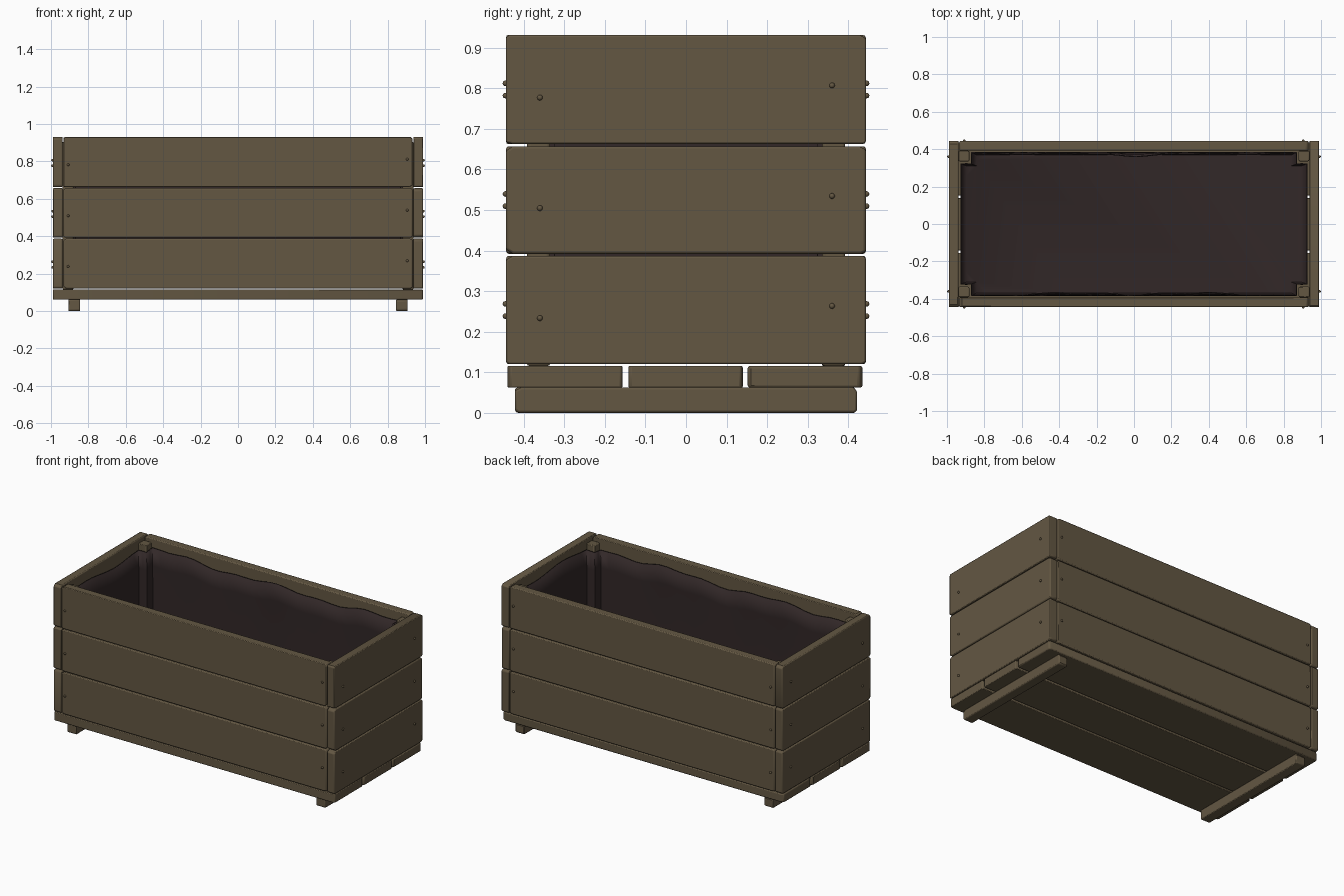
import bpy, bmesh, math, random
from mathutils import Vector

random.seed(4)
if "Cube" in bpy.data.objects:
    bpy.data.objects.remove(bpy.data.objects["Cube"])


def material(name, rgb):
    m = bpy.data.materials.new(name)
    m.use_nodes = True
    m.diffuse_color = (*rgb, 1)
    m.node_tree.nodes["Principled BSDF"].inputs["Base Color"].default_value = (*rgb, 1)
    return m


WOOD = material("weathered wood", (0.125, 0.095, 0.055))
CLOTH = material("dark liner", (0.032, 0.021, 0.021))


def add_object(name, bm, mat, bevel=0, angle=35):
    bmesh.ops.recalc_face_normals(bm, faces=bm.faces)
    mesh = bpy.data.meshes.new(name)
    bm.to_mesh(mesh)
    bm.free()
    ob = bpy.data.objects.new(name, mesh)
    bpy.context.collection.objects.link(ob)
    mesh.materials.append(mat)
    if bevel:
        mod = ob.modifiers.new("worn edges", "BEVEL")
        mod.width, mod.segments = bevel, 2
        mod.limit_method, mod.angle_limit = "ANGLE", math.radians(40)
    bpy.ops.object.select_all(action="DESELECT")
    ob.select_set(True)
    bpy.context.view_layer.objects.active = ob
    bpy.ops.object.shade_smooth_by_angle(angle=math.radians(angle))
    return ob


def plank(name, low, high, thin, bevel=0.006, chip=0.018):
    """Board whose outline has randomly worn corners; thin is the thickness axis."""
    a, b = [i for i in range(3) if i != thin]
    outline = []
    corners = [(low, low), (high, low), (high, high), (low, high)]
    for i, (pa, pb) in enumerate(corners):
        sa, sb = (1 if pa is low else -1), (1 if pb is low else -1)
        ca, cb = random.uniform(0.3, 1) * chip, random.uniform(0.2, 0.7) * chip
        pair = [(pa[a], pb[b] + sb * cb), (pa[a] + sa * ca, pb[b])]
        outline += pair if i % 2 == 0 else pair[::-1]
    bm = bmesh.new()
    rings = []
    for depth in (low[thin], high[thin]):
        ring = []
        for u, v in outline:
            co = Vector()
            co[a], co[b], co[thin] = u, v, depth
            ring.append(bm.verts.new(co))
        rings.append(ring)
    bm.faces.new(rings[0])
    bm.faces.new(rings[1])
    n = len(outline)
    for i in range(n):
        j = (i + 1) % n
        bm.faces.new((rings[0][i], rings[0][j], rings[1][j], rings[1][i]))
    return add_object(name, bm, WOOD, bevel)


def screw(name, place, axis, sign):
    """Small domed screw head facing along one axis."""
    bm = bmesh.new()
    bmesh.ops.create_uvsphere(bm, u_segments=10, v_segments=6, radius=0.007)
    for v in bm.verts:
        v.co += Vector(place)
        v.co[axis] += sign * 0.002
    add_object(name, bm, WOOD)


# Side walls: three boards high on each side
rows = [("lower", 0.12, 0.387), ("middle", 0.392, 0.657), ("upper", 0.663, 0.931)]
for row, z0, z1 in rows:
    for side, s in (("left", 1), ("right", -1)):
        x0, x1 = sorted((s * 0.938, s * 0.99))
        plank(f"{row}_{side}_end_board", (x0, -0.444, z0), (x1, 0.444, z1), 0)
        for y, dz in ((-0.36, -0.02), (0.36, 0.01)):
            screw(f"{row}_{side}_end_screw", (s * 0.99, y, (z0 + z1) / 2 + dz), 0, s)
    for side, s in (("front", -1), ("back", 1)):
        y0, y1 = sorted((s * 0.392, s * 0.443))
        plank(f"{row}_{side}_board", (-0.934, y0, z0), (0.934, y1, z1), 1)
        for x, dz in ((-0.908, -0.015), (0.905, 0.015)):
            screw(f"{row}_{side}_screw", (x, s * 0.443, (z0 + z1) / 2 + dz), 1, s)

# Floor boards and the two runners under them
for name, y0, y1 in (("front", -0.44, -0.156), ("middle", -0.142, 0.14), ("back", 0.152, 0.435)):
    plank(f"{name}_floor_board", (-0.99, y0, 0.062), (0.988, y1, 0.116), 2)
for side, s in (("left", 1), ("right", -1)):
    x0, x1 = sorted((s * 0.845, s * 0.907))
    plank(f"{side}_runner", (x0, -0.422, 0), (x1, 0.422, 0.063), 0)

# Corner posts inside the box
for sx in (-1, 1):
    for sy in (-1, 1):
        name = ("front" if sy < 0 else "back") + ("_left" if sx > 0 else "_right") + "_post"
        x0, x1 = sorted((sx * 0.88, sx * 0.938))
        y0, y1 = sorted((sy * 0.335, sy * 0.392))
        plank(name, (x0, y0, 0.116), (x1, y1, 0.905), 2, 0.005, 0.008)

# Cloth liner: folded around the posts, with a sagging wavy rim
keys = []
for sx, sy in ((-1, -1), (1, -1), (1, 1), (-1, 1)):
    notch = [(sx * 0.925, sy * 0.322), (sx * 0.868, sy * 0.322), (sx * 0.868, sy * 0.382)]
    keys += notch if sx == sy else notch[::-1]
path = []
for i, p in enumerate(keys):
    q = keys[(i + 1) % len(keys)]
    p, q = Vector(p), Vector(q)
    steps = max(2, round((q - p).length / 0.06))
    path += [p.lerp(q, k / steps) for k in range(steps)]

bm = bmesh.new()
rings = []
for t in (0, 0.04, 0.3, 0.6, 0.85, 1):
    ring = []
    for p in path:
        wave = math.sin(9 * p.x + 4 * p.y) + 0.6 * math.sin(21 * p.x - 13 * p.y)
        top = 0.872 + 0.014 * wave
        shrink = 0.97 if t == 0 else 1
        sag = 0.022 * t ** 4 * (0.5 + 0.3 * wave) * (1 - (p.x / 0.95) ** 2)
        y = p.y * shrink - math.copysign(max(sag, 0), p.y)
        ring.append(bm.verts.new((p.x * shrink, y, 0.125 + t * (top - 0.125))))
    rings.append(ring)
bm.faces.new(rings[0])
for lower, upper in zip(rings, rings[1:]):
    for i in range(len(path)):
        j = (i + 1) % len(path)
        bm.faces.new((lower[i], lower[j], upper[j], upper[i]))
liner = add_object("liner", bm, CLOTH, 0, 60)
solid = liner.modifiers.new("cloth thickness", "SOLIDIFY")
solid.thickness = 0.006
solid.offset = 0
